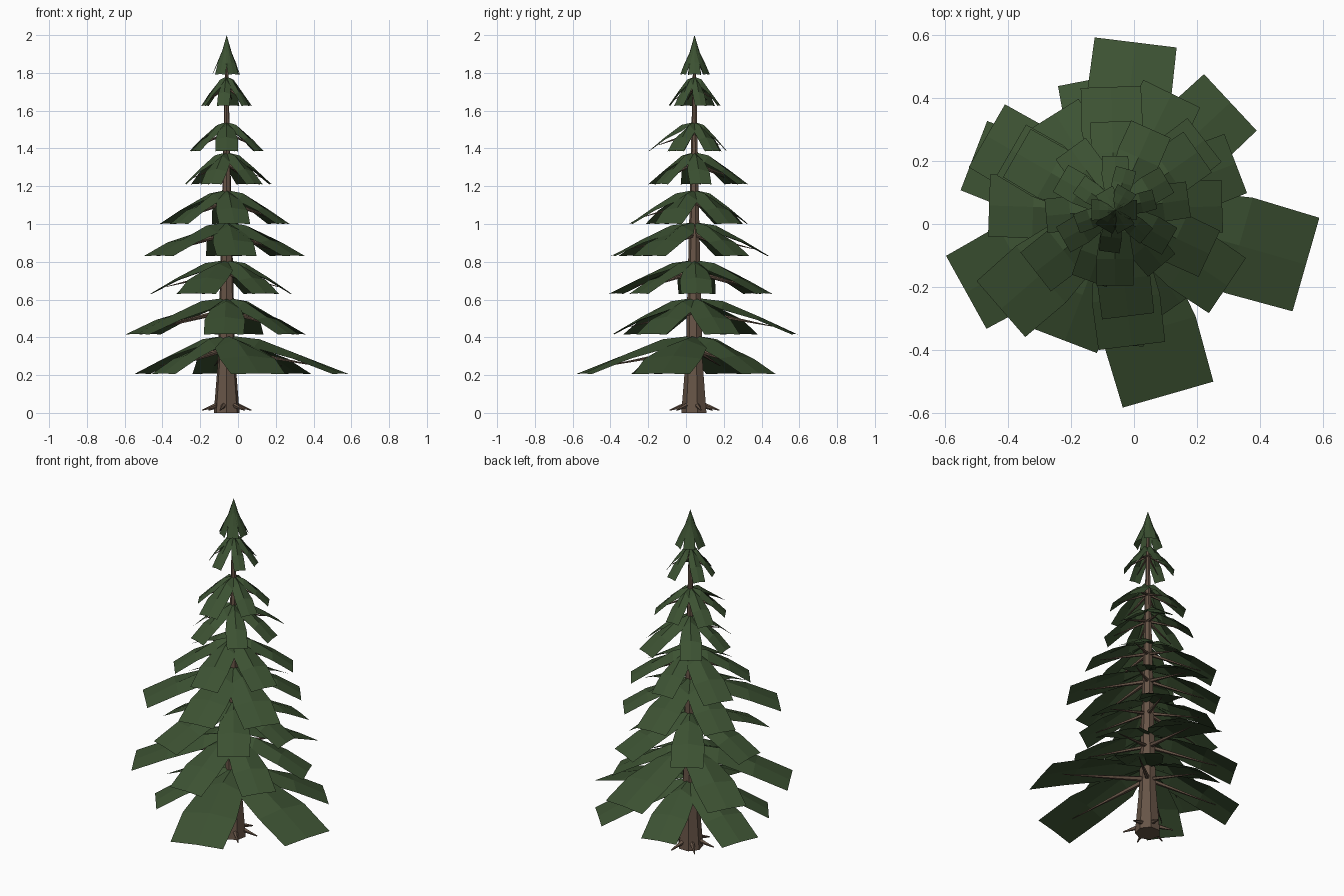
import bpy, bmesh, math
from mathutils import Vector, Matrix

if "Cube" in bpy.data.objects:
    bpy.data.objects.remove(bpy.data.objects["Cube"])

AX, AY = -0.06, 0.045  # trunk axis


def material(name, rgb):
    m = bpy.data.materials.new(name)
    m.diffuse_color = (*rgb, 1)
    m.use_nodes = True
    m.node_tree.nodes["Principled BSDF"].inputs["Base Color"].default_value = m.diffuse_color
    return m


GREEN = material("needle green", (0.045, 0.083, 0.032))
BROWN = material("bark brown", (0.135, 0.089, 0.062))


def finish(bm, name, mat):
    me = bpy.data.meshes.new(name)
    bm.to_mesh(me)
    bm.free()
    me.materials.append(mat)
    ob = bpy.data.objects.new(name, me)
    bpy.context.collection.objects.link(ob)
    return ob


def polar(r, a, z, side=0.0):
    """Point at radius r along angle a (degrees), shifted sideways."""
    c, s = math.cos(math.radians(a)), math.sin(math.radians(a))
    return Vector((AX + r * c - side * s, AY + r * s + side * c, z))


def spike(bm, p, q, r1, r2, sides=5):
    """Tapered stick from p to q."""
    d = q - p
    rot = d.to_track_quat('Z', 'Y').to_matrix().to_4x4()
    bmesh.ops.create_cone(bm, cap_ends=True, segments=sides, radius1=r1, radius2=r2,
                          depth=d.length, matrix=Matrix.Translation((p + q) / 2) @ rot)


# Sheet profile: (radius, ridge height, half width, edge height) as fractions
PROFILE = [(0.29, 0.90, 0.19, 0.68), (0.65, 0.48, 0.25, 0.40), (1.0, 0.02, 0.245, 0.0)]
STEEP = [(0.30, 0.62, 0.25, 0.55), (0.65, 0.32, 0.42, 0.27), (1.0, 0.02, 0.45, 0.0)]


def sheet(bm, a, length, top, bottom, profile):
    """One drooping, ridged needle sheet."""
    h = top - bottom
    apex = bm.verts.new(polar(0, a, top))
    rows = []
    for r, zr, w, ze in profile:
        rows.append([bm.verts.new(polar(r * length, a, bottom + h * z, s * w * length))
                     for s, z in ((-1, ze), (0, zr), (1, ze))])
    for i in (0, 1):
        bm.faces.new((apex, rows[0][i], rows[0][i + 1]))
        for u, v in zip(rows, rows[1:]):
            bm.faces.new((u[i], v[i], v[i + 1], u[i + 1]))


# Tiers: top height, tip height, {sheet direction: length}
TIERS = [
    (0.41, 0.205, {-16: .63, 43: .50, 101: .42, 159: .48, 217: .42, 286: .61}),
    (0.61, 0.415, {21: .41, 83: .535, 150: .47, 209: .54, 268: .43, 325: .40}),
    (0.81, 0.63, {2: .34, 64: .41, 122: .36, 178: .40, 249: .445, 305: .36}),
    (1.01, 0.83, {38: .36, 92: .39, 150: .38, 221: .48, 277: .435, 326: .43}),
    (1.18, 1.00, {35: .32, 92: .28, 150: .36, 218: .32, 277: .34, 335: .33}),
    (1.38, 1.21, {8: .235, 66: .28, 126: .24, 185: .22, 250: .24, 310: .23}),
    (1.54, 1.385, {30: .19, 90: .17, 150: .20, 210: .19, 270: .24, 330: .20}),
    (1.78, 1.625, {15: .13, 75: .135, 145: .14, 200: .13, 262: .135, 320: .13}),
    (2.00, 1.79, {0: .07, 60: .075, 120: .07, 180: .075, 240: .07, 300: .07}),
]


def trunk_radius(z):
    return 0.045 - 0.037 * (z - 0.28) / 1.6


# Needle tiers and the branches beneath them
for n, (top, bottom, sheets) in enumerate(TIERS, 1):
    last = n == len(TIERS)
    leaves, sticks = bmesh.new(), bmesh.new()
    h = top - bottom
    for a, length in sheets.items():
        sheet(leaves, a, length, top, bottom, STEEP if last else PROFILE)
        if not last:
            r = 0.004 + 0.016 * length
            spike(sticks, polar(0.0, a, top - 0.36 * h),
                  polar(0.80 * length, a, bottom + 0.21 * h), r * 1.2, 0.0015)
    finish(leaves, f"needle_tier_{n}", GREEN)
    if last:
        sticks.free()
    else:
        finish(sticks, f"branches_{n}", BROWN)

# Trunk: seven-sided taper, flared at the foot
bm = bmesh.new()
rings = []
for z, r in [(0, 0.07), (0.28, 0.047), (1.0, trunk_radius(1.0)), (1.88, 0.007)]:
    rings.append([bm.verts.new(polar(r, -90 + 360 * k / 7, z)) for k in range(7)])
for u, v in zip(rings, rings[1:]):
    for k in range(7):
        bm.faces.new((u[k], u[(k + 1) % 7], v[(k + 1) % 7], v[k]))
bm.faces.new(rings[0][::-1])
bm.faces.new(rings[-1])
finish(bm, "trunk", BROWN)

# Roots
bm = bmesh.new()
for k in range(6):
    a = 15 + 60 * k
    spike(bm, polar(0.04, a, 0.045), polar(0.135, a, 0.014), 0.016, 0.003)
finish(bm, "roots", BROWN)
